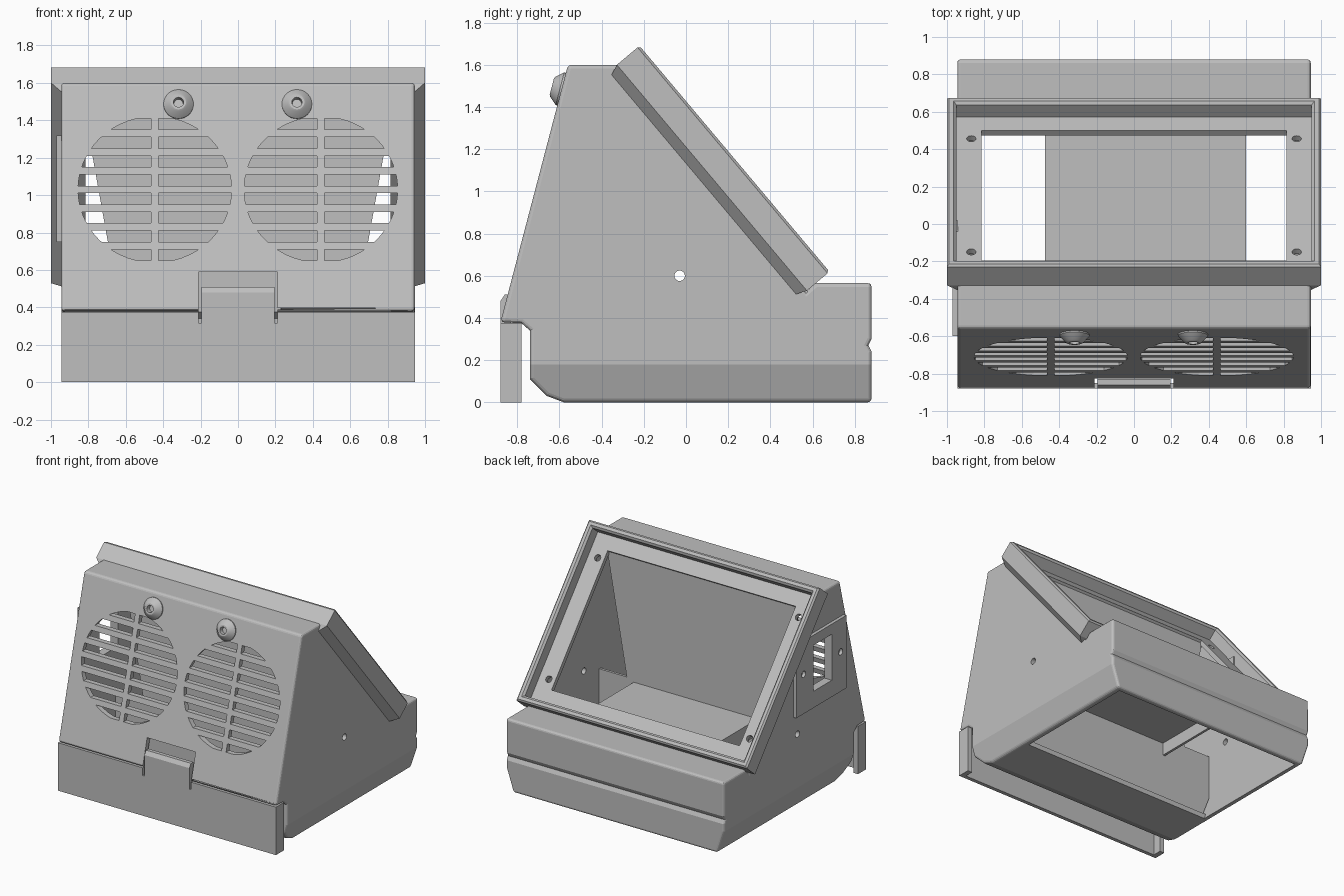
import bpy, bmesh, math
from mathutils import Vector

if "Cube" in bpy.data.objects:
    bpy.data.objects.remove(bpy.data.objects["Cube"], do_unlink=True)

grey = bpy.data.materials.new("plain_grey")
grey.use_nodes = True
colour = (0.52, 0.52, 0.52, 1)
grey.diffuse_color = colour
grey.node_tree.nodes["Principled BSDF"].inputs["Base Color"].default_value = colour


# Placement of a 2D profile point plus a depth in model space
def along_x(a, b, t):
    return Vector((t, a, b))


def along_y(a, b, t):
    return Vector((a, t, b))


TILT = math.atan2(1.07, 0.9)
SCREEN = Vector((0, 0.23, 1.155))


def on_screen(a, b, t):
    c, s = math.cos(TILT), math.sin(TILT)
    return SCREEN + Vector((a, s * t - c * b, c * t + s * b))


def prism(bm, pts, t0, t1, place):
    low = [bm.verts.new(place(a, b, t0)) for a, b in pts]
    high = [bm.verts.new(place(a, b, t1)) for a, b in pts]
    bm.faces.new(low)
    bm.faces.new(high)
    bridge(bm, low, high)


def bridge(bm, r0, r1):
    n = len(r0)
    for i in range(n):
        j = (i + 1) % n
        bm.faces.new((r0[i], r0[j], r1[j], r1[i]))


def finish(name, bm):
    bmesh.ops.recalc_face_normals(bm, faces=bm.faces[:])
    mesh = bpy.data.meshes.new(name)
    bm.to_mesh(mesh)
    bm.free()
    mesh.materials.append(grey)
    obj = bpy.data.objects.new(name, mesh)
    bpy.context.scene.collection.objects.link(obj)
    return obj


def solid(name, pts, t0, t1, place):
    bm = bmesh.new()
    prism(bm, pts, t0, t1, place)
    return finish(name, bm)


def rect(a0, a1, b0, b1):
    return [(a0, b0), (a1, b0), (a1, b1), (a0, b1)]


def disc(a, b, r, n=16):
    return [(a + r * math.cos(math.tau * i / n), b + r * math.sin(math.tau * i / n))
            for i in range(n)]


def bake(obj):
    graph = bpy.context.evaluated_depsgraph_get()
    graph.update()
    mesh = bpy.data.meshes.new_from_object(obj.evaluated_get(graph))
    obj.modifiers.clear()
    obj.data = mesh


def cut(obj, cutters):
    for c in cutters:
        c.hide_render = True
        mod = obj.modifiers.new("cut", 'BOOLEAN')
        mod.operation = 'DIFFERENCE'
        mod.solver = 'EXACT'
        mod.object = c
    bake(obj)
    for c in cutters:
        bpy.data.objects.remove(c, do_unlink=True)


# Housing blanks: the sides lean inward near the base
def housing(name, pts, half):
    bm = bmesh.new()
    prism(bm, pts, -half, half, along_x)
    bmesh.ops.bisect_plane(bm, geom=bm.verts[:] + bm.edges[:] + bm.faces[:],
                           plane_co=(0, 0, 0.18), plane_no=(0, 0, 1))
    for v in bm.verts:
        if v.co.z < 0.179:
            v.co.x -= math.copysign((0.18 - v.co.z) / 3, v.co.x)
    return finish(name, bm)


outer = [(-0.58, 0), (-0.66, 0.03), (-0.74, 0.11), (-0.74, 0.34), (-0.78, 0.375),
         (-0.88, 0.38), (-0.56, 1.6), (-0.33, 1.6), (0.57, 0.525), (0.615, 0.565),
         (0.88, 0.565), (0.88, 0.3), (0.865, 0.27), (0.88, 0.24), (0.88, 0)]
inner = [(-0.2, -0.1), (-0.2, 0.04), (-0.62, 0.04), (-0.7, 0.13), (-0.7, 0.36),
         (-0.83, 0.42), (-0.53, 1.56), (-0.35, 1.56), (-0.3, 1.54), (-0.1, 1.71),
         (0.71, 0.75), (0.5, 0.55), (0.55, 0.5), (0.84, 0.52), (0.84, -0.1)]
body = housing("housing", outer, 0.945)
bev = body.modifiers.new("round", 'BEVEL')
bev.width = 0.018
bev.segments = 3
bev.limit_method = 'ANGLE'
bev.angle_limit = math.radians(60)
bake(body)

# Two round fan grilles made of horizontal slots split by a central rib
bm = bmesh.new()
for cx in (-0.445, 0.443):
    for side in (-1, 1):
        for k in range(8):
            z0, z1 = 0.65 + 0.1 * k, 0.71 + 0.1 * k
            arc = []
            for i in range(5):
                z = z0 + (z1 - z0) * i / 4
                x = 0.41 * math.sqrt(max(0, 1 - ((z - 1.03) / 0.39) ** 2))
                arc.append((cx + side * max(x, 0.04), z))
            rib = cx + side * 0.02
            prism(bm, [(rib, z0)] + arc + [(rib, z1)], -1, -0.5, along_y)
grille = finish("grille_cutter", bm)

cut(body, [
    housing("cavity_cutter", inner, 0.905),
    grille,
    solid("latch_cutter", rect(-0.21, 0.21, 0.31, 0.59), -1, -0.785, along_y),
    solid("side_hole_cutter", disc(-0.03, 0.6, 0.025), -1.1, 1.1, along_x),
    solid("port_cutter", rect(-0.42, -0.19, 0.88, 1.24), -1.1, -0.8, along_x),
])

# Screen bezel: rectangular rings lofted around a closed section
rings = [(0.945, 0.68, -0.19), (1.0, 0.7, -0.14), (1.0, 0.7, -0.012),
         (0.988, 0.688, 0), (0.965, 0.665, 0), (0.95, 0.65, -0.015),
         (0.95, 0.65, -0.1), (0.815, 0.54, -0.1), (0.815, 0.54, -0.135),
         (0.905, 0.63, -0.135), (0.905, 0.63, -0.19)]
bm = bmesh.new()
loops = [[bm.verts.new(on_screen(a, b, w)) for a, b in rect(-hx, hx, -hv, hv)]
         for hx, hv, w in rings]
for i, loop in enumerate(loops):
    bridge(bm, loop, loops[(i + 1) % len(loops)])
bezel = finish("screen_bezel", bm)
bm = bmesh.new()
for sx in (-1, 1):
    for sv in (-1, 1):
        prism(bm, disc(0.87 * sx, 0.47 * sv, 0.025), -0.3, -0.05, on_screen)
cut(bezel, [finish("screw_cutter", bm)])

# Front skirt with a notch for the latch, plus its end flanges
solid("front_skirt", [(-0.945, 0), (0.945, 0), (0.945, 0.375), (0.21, 0.375),
                      (0.21, 0.315), (-0.21, 0.315), (-0.21, 0.375), (-0.945, 0.375)],
      -0.88, -0.85, along_y)
for side, x in (("left", 0.905), ("right", -0.945)):
    solid(side + "_skirt_flange", rect(-0.88, -0.78, 0, 0.375), x, x + 0.04, along_x)

# Latch tab in its recess
solid("latch_tab", [(-0.88, 0.31), (-0.88, 0.48), (-0.86, 0.51), (-0.83, 0.51),
                    (-0.83, 0.31)], -0.195, 0.195, along_x)
solid("latch_recess_back", rect(-0.23, 0.23, 0.38, 0.61), -0.79, -0.77, along_y)

# Internal partition behind the fans and the tray behind it
half = [(0.84, 0.04), (0.9, 0.2), (0.9, 0.55), (0.66, 0.55), (0.83, 1.5)]
solid("fan_partition", half + [(-x, z) for x, z in reversed(half)],
      -0.23, -0.21, along_y)
solid("inner_tray", rect(-0.475, 0.6, 0.5, 0.525), -0.21, 0.84, along_y)
for side, x in (("left", 0.58), ("right", -0.475)):
    solid(side + "_tray_skirt", rect(-0.21, 0.84, 0.4, 0.51), x, x + 0.02, along_x)

# Socket plate on the right side
port = solid("socket_plate", rect(-0.6, 0.02, 0.75, 1.32), -0.97, -0.94, along_x)
cutters = [solid("opening_cutter", rect(-0.42, -0.19, 0.88, 1.24), -1.1, -0.8, along_x)]
for y in (-0.53, -0.07):
    cutters.append(solid("plate_hole_cutter", disc(y, 1.06, 0.025), -1.1, -0.8, along_x))
cut(port, cutters)

# Two turned knobs on the sloping front
out = Vector((0, -0.967, 0.254))
up = Vector((0, 0.254, 0.967))
section = [(0.08, -0.01), (0.08, 0.008), (0.05, 0.042), (0.04, 0.048),
           (0.027, 0.048), (0.024, 0.015)]
knobs = []
for side, x in (("right", -0.318), ("left", 0.315)):
    base = Vector((x, -0.59, 1.485))
    bm = bmesh.new()
    loops = [[bm.verts.new(base + Vector((a, 0, 0)) + up * b + out * h)
              for a, b in disc(0, 0, r, 32)] for r, h in section]
    for a, b in zip(loops, loops[1:]):
        bridge(bm, a, b)
    bm.faces.new(loops[0])
    bm.faces.new(loops[-1])
    knobs.append(finish(side + "_knob", bm))

for obj in bpy.context.selected_objects:
    obj.select_set(False)
for obj in knobs:
    obj.select_set(True)
bpy.context.view_layer.objects.active = knobs[0]
bpy.ops.object.shade_smooth_by_angle(angle=math.radians(25))
